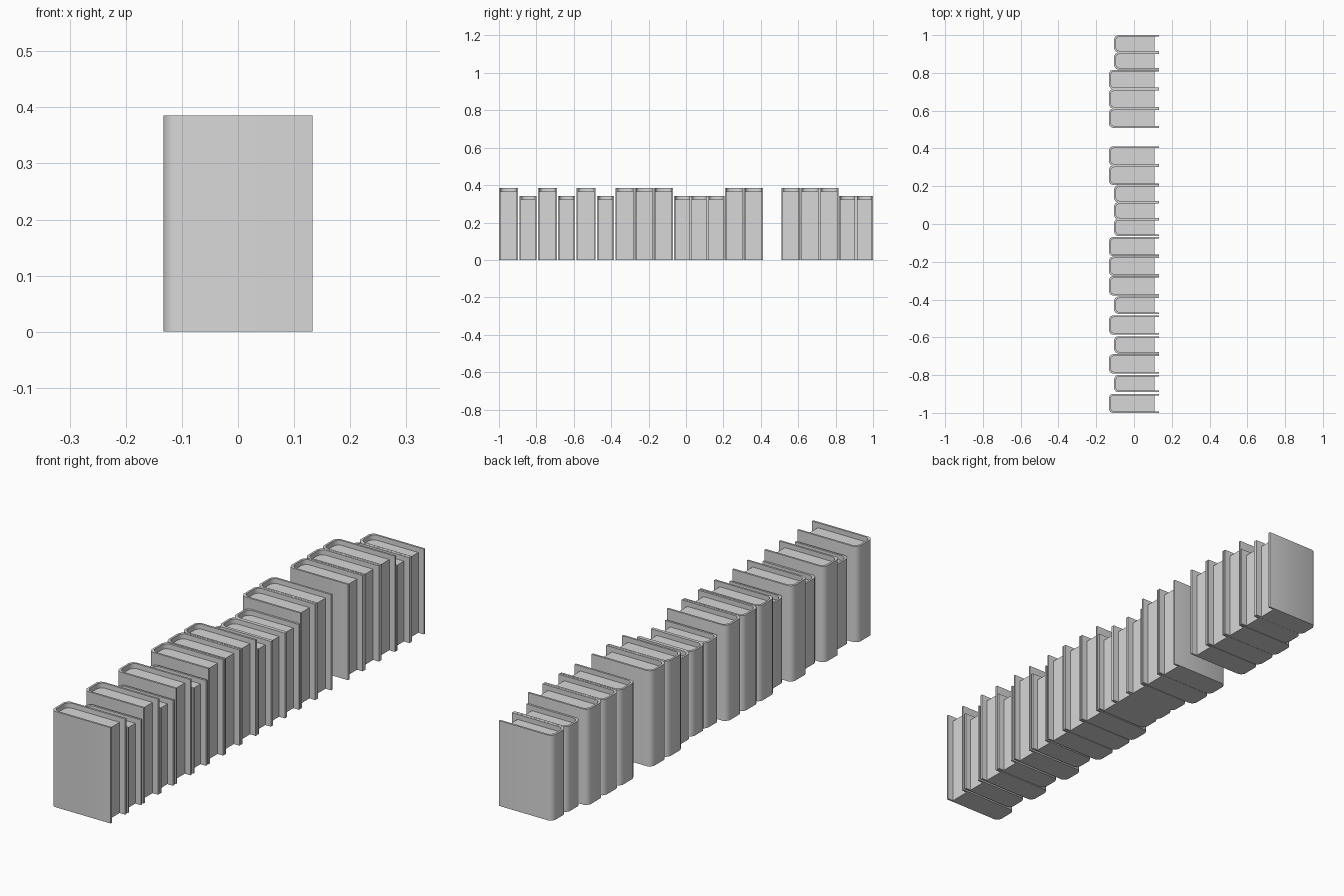
import bpy
import bmesh

default = bpy.data.objects.get("Cube")
if default:
    bpy.data.objects.remove(default, do_unlink=True)

grey = bpy.data.materials.new("plain_grey")
grey.use_nodes = True
shade = (0.68, 0.68, 0.68, 1)
grey.diffuse_color = shade
grey.node_tree.nodes["Principled BSDF"].inputs["Base Color"].default_value = shade

FORE_EDGE = 0.133
PAGE_EDGE = 0.108
BOARD = 0.008
RECESS = 0.02


def prism(name, outline, bottom, top):
    """Extrude a plan outline into a solid with smooth sides and sharp ends."""
    bm = bmesh.new()
    base = bm.faces.new([bm.verts.new((x, y, bottom)) for x, y in outline])
    grown = bmesh.ops.extrude_face_region(bm, geom=[base])["geom"]
    for v in grown:
        if isinstance(v, bmesh.types.BMVert):
            v.co.z = top
    bmesh.ops.recalc_face_normals(bm, faces=bm.faces)
    mesh = bpy.data.meshes.new(name)
    bm.to_mesh(mesh)
    bm.free()
    mesh.materials.append(grey)
    for face in mesh.polygons:
        face.use_smooth = True
    mesh.set_sharp_from_angle(angle=0.9)
    return mesh


def u_outline(spine, half, inset, end):
    """Plan path from one fore edge, around the rounded spine, to the other."""
    s, h, r = spine + inset, half - inset, 0.018
    side = [(end, h), (s + r, h), (s + r * 0.4, h - r * 0.3), (s, h - r)]
    return side + [(x, -y) for x, y in reversed(side)]


def make_book_meshes(size, spine, half, height):
    outer = u_outline(spine, half, 0, FORE_EDGE)
    inner = u_outline(spine, half, BOARD, FORE_EDGE)
    # The cover runs around the outside of the spine and back along the inside
    cover = prism(size + "_cover", outer + inner[::-1], 0, height)
    pages = prism(size + "_pages",
                  u_outline(spine, half, BOARD, PAGE_EDGE), 0, height - RECESS)
    return {"cover": cover, "pages": pages}


sizes = {
    "L": make_book_meshes("large", -0.133, 0.0505, 0.385),
    "S": make_book_meshes("small", -0.105, 0.0455, 0.343),
}

# Books along the shelf, with one empty slot
order = "LSLSLSLLLSSSLLLLLSS"
centres = [-0.9495, -0.845, -0.74, -0.64, -0.535, -0.43, -0.327, -0.223, -0.12,
           -0.018, 0.07, 0.16, 0.258, 0.36, 0.56, 0.663, 0.765, 0.863, 0.9545]

for number, (size, y) in enumerate(zip(order, centres), 1):
    for part, mesh in sizes[size].items():
        book = bpy.data.objects.new(f"book_{number}_{part}", mesh)
        book.location.y = y
        bpy.context.collection.objects.link(book)
